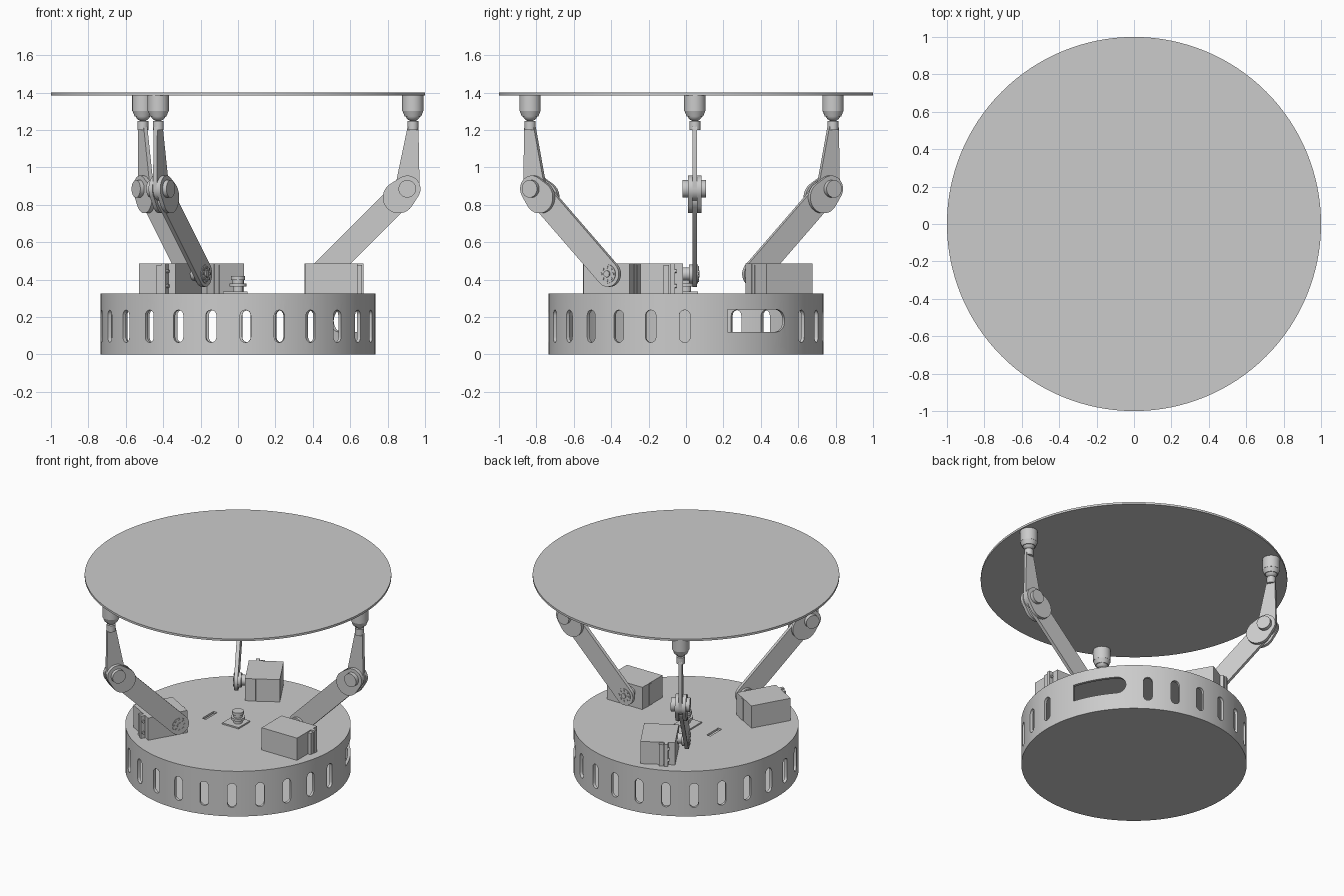
import bpy, bmesh, math
from mathutils import Matrix, Vector

if "Cube" in bpy.data.objects:
    bpy.data.objects.remove(bpy.data.objects["Cube"])

R, H = 0.735, 0.325


def finish(name, bm, matrix=Matrix()):
    bmesh.ops.transform(bm, matrix=matrix, verts=bm.verts)
    me = bpy.data.meshes.new(name)
    bm.to_mesh(me)
    bm.free()
    ob = bpy.data.objects.new(name, me)
    bpy.context.collection.objects.link(ob)
    return ob


def add_cyl(bm, p0, p1, r0, r1=None, seg=32):
    p0, p1 = Vector(p0), Vector(p1)
    d = p1 - p0
    m = Matrix.Translation((p0 + p1) / 2) @ d.to_track_quat('Z', 'Y').to_matrix().to_4x4()
    return bmesh.ops.create_cone(bm, cap_ends=True, segments=seg, radius1=r0,
                                 radius2=r0 if r1 is None else r1, depth=d.length, matrix=m)


def add_box(bm, lo, hi):
    c = [(a + b) / 2 for a, b in zip(lo, hi)]
    s = [b - a for a, b in zip(lo, hi)]
    bmesh.ops.create_cube(bm, size=1, matrix=Matrix.Translation(c) @ Matrix.Diagonal((*s, 1)))


def add_prism(bm, pts, y0, y1, matrix=Matrix()):
    """Extrude an XZ outline (counter-clockwise seen from the front) along y."""
    a = [bm.verts.new(matrix @ Vector((x, y0, z))) for x, z in pts]
    b = [bm.verts.new(matrix @ Vector((x, y1, z))) for x, z in pts]
    faces = [bm.faces.new(a), bm.faces.new(b[::-1])]
    n = len(pts)
    for i in range(n):
        j = (i + 1) % n
        faces.append(bm.faces.new((a[j], a[i], b[i], b[j])))
    bmesh.ops.recalc_face_normals(bm, faces=faces)


def hull(c0, r0, c1, r1, n=16):
    """Outline around two circles (a capsule, tapered if radii differ)."""
    c0, c1 = Vector(c0), Vector(c1)
    d = c1 - c0
    base, t = math.atan2(d.y, d.x), math.acos((r0 - r1) / d.length)
    pts = []
    for c, r, s, e in ((c1, r1, -t, t), (c0, r0, t, 2 * math.pi - t)):
        for i in range(n + 1):
            a = base + s + (e - s) * i / n
            pts.append((c.x + r * math.cos(a), c.y + r * math.sin(a)))
    return pts


# Hollow base drum
bm = bmesh.new()
add_cyl(bm, (0, 0, 0), (0, 0, H), R, seg=128)
before = set(bm.faces)
add_cyl(bm, (0, 0, 0.015), (0, 0, H - 0.015), R - 0.02, seg=128)
bmesh.ops.reverse_faces(bm, faces=[f for f in bm.faces if f not in before])
base = finish("base_drum", bm)

# Cutters: vent slots, wide port window and cable slot in the lid
bm = bmesh.new()
for k in range(25):
    if k in (7, 8, 9):
        continue
    ang = math.radians(3.1 + 14.4 * k)
    add_prism(bm, hull((0, 0.0925), 0.029, (0, 0.208), 0.029, 8), -0.85, -0.6, Matrix.Rotation(ang, 4, 'Z'))
window = [(-0.18, 0.12)] + [(0.12 + 0.06 * math.cos(a), 0.18 + 0.06 * math.sin(a))
          for a in [math.pi * (i / 12 - 0.5) for i in range(13)]] + [(-0.18, 0.24)]
add_prism(bm, window, -0.85, -0.6, Matrix.Rotation(math.radians(121.7), 4, 'Z'))
add_box(bm, (-0.24, -0.065, 0.28), (-0.21, 0.065, 0.36))
cutter = finish("base_cutter", bm)
cutter.hide_render = True
mod = base.modifiers.new("cut", 'BOOLEAN')
mod.operation, mod.solver, mod.object = 'DIFFERENCE', 'EXACT', cutter
bpy.context.view_layer.objects.active = base
bpy.ops.object.modifier_apply(modifier="cut")
bpy.data.objects.remove(cutter)

# Table disc
bm = bmesh.new()
add_cyl(bm, (0, 0, 1.385), (0, 0, 1.4), 1.0, seg=128)
finish("table_disc", bm)

# Centre button on its square plate
bm = bmesh.new()
add_box(bm, (-0.08, -0.065, H), (0.05, 0.065, H + 0.01))
for z0, z1, r in ((0.335, 0.362, 0.028), (0.362, 0.378, 0.046), (0.378, 0.398, 0.03), (0.398, 0.418, 0.038)):
    add_cyl(bm, (0, 0, z0), (0, 0, z1), r)
finish("centre_button", bm)

# Three legs, each modelled along +x and turned about z
Y = 0.0475                                   # arm plane offset
shaft, elbow, tip = Vector((0.45, 0.43)), Vector((0.905, 0.885)), Vector((0.935, 1.205))
along = (elbow - shaft).normalized()
for k in range(3):
    rot = Matrix.Rotation(math.radians(120 * k), 4, 'Z')
    tag = f"_{k + 1}"

    # Servo body, mounting ears and supports
    bm = bmesh.new()
    add_box(bm, (0.358, -0.243, H), (0.64, -0.015, 0.485))
    for x0, x1 in ((0.355, 0.375), (0.62, 0.67)):
        add_box(bm, (x0, -0.085, H), (x1, -0.06, 0.485))
        add_box(bm, (x0, -0.12, H), (x1 - 0.006, -0.09, 0.478))
    for z in (0.365, 0.445):
        add_cyl(bm, (0.655, -0.06, z), (0.655, -0.05, z), 0.01, seg=12)
    finish("servo" + tag, bm, rot)

    # Servo horn on both sides of the arm, with ring of screws
    bm = bmesh.new()
    add_cyl(bm, (shaft.x, -0.02, shaft.y), (shaft.x, 0.015, shaft.y), 0.035)
    add_cyl(bm, (shaft.x, 0.015, shaft.y), (shaft.x, 0.064, shaft.y), 0.05)
    add_cyl(bm, (shaft.x, 0.06, shaft.y), (shaft.x, 0.072, shaft.y), 0.018, seg=16)
    for i in range(8):
        a = i * math.pi / 4
        x, z = shaft.x + 0.036 * math.cos(a), shaft.y + 0.036 * math.sin(a)
        add_cyl(bm, (x, 0.06, z), (x, 0.069, z), 0.007, seg=8)
    finish("servo_horn" + tag, bm, rot)

    # Lower arm with forked elbow cheeks
    bm = bmesh.new()
    add_prism(bm, hull(shaft, 0.069, elbow - along * 0.07, 0.069), Y - 0.0125, Y + 0.0125)
    for s in (-1, 1):
        y0, y1 = sorted((Y + s * 0.0125, Y + s * 0.036))
        add_prism(bm, hull(elbow - along * 0.065, 0.085, elbow, 0.071), y0, y1)
    finish("lower_arm" + tag, bm, rot)

    # Elbow pin
    bm = bmesh.new()
    add_cyl(bm, (elbow.x, Y - 0.065, elbow.y), (elbow.x, Y + 0.06, elbow.y), 0.047)
    finish("elbow_pin" + tag, bm, rot)

    # Upper arm and neck
    bm = bmesh.new()
    add_prism(bm, hull(elbow, 0.066, tip, 0.03), Y - 0.0115, Y + 0.0115)
    add_cyl(bm, (tip.x, Y, 1.2), (tip.x, Y, 1.247), 0.029)
    finish("upper_arm" + tag, bm, rot)

    # Ball joint and cup under the table
    bm = bmesh.new()
    bmesh.ops.create_uvsphere(bm, u_segments=32, v_segments=16, radius=0.042,
                              matrix=Matrix.Translation((tip.x, Y, 1.288)))
    finish("ball" + tag, bm, rot)
    bm = bmesh.new()
    add_cyl(bm, (tip.x, Y, 1.302), (tip.x, Y, 1.386), 0.057)
    add_cyl(bm, (tip.x, Y, 1.272), (tip.x, Y, 1.302), 0.044, 0.056)
    finish("ball_cup" + tag, bm, rot)

# Smooth shading with sharp edges kept
bpy.ops.object.select_all(action='SELECT')
bpy.ops.object.shade_smooth_by_angle(angle=math.radians(30))
